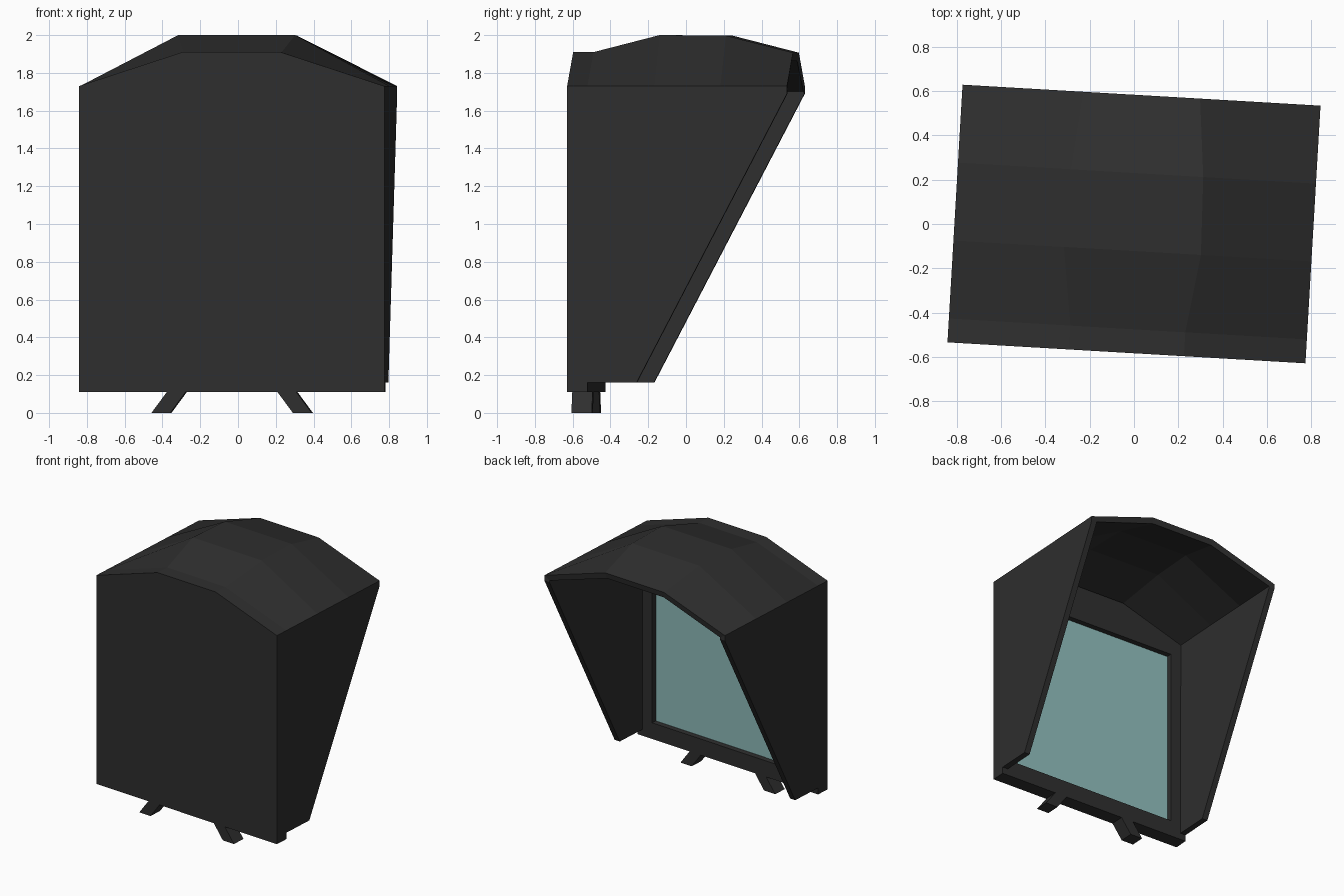
import bpy, math

if "Cube" in bpy.data.objects:
    bpy.data.objects.remove(bpy.data.objects["Cube"])

YAW = math.radians(-3.35)      # whole model is turned slightly
W, Y0, Y1, Y2 = 0.81, -0.583, -0.475, 0.583   # half width, front, casing back, hood end


def material(name, rgb):
    m = bpy.data.materials.new(name)
    m.diffuse_color = (*rgb, 1)
    m.use_nodes = True
    m.node_tree.nodes["Principled BSDF"].inputs["Base Color"].default_value = m.diffuse_color
    return m


DARK = material("dark_casing", (0.028, 0.028, 0.028))
GLASS = material("screen_teal", (0.27, 0.50, 0.49))


def add(name, verts, faces, mat):
    me = bpy.data.meshes.new(name)
    me.from_pydata(verts, [], faces)
    me.materials.append(mat)
    ob = bpy.data.objects.new(name, me)
    ob.rotation_euler.z = YAW
    bpy.context.collection.objects.link(ob)
    return ob


def prism(name, profile, y0, y1, mat):
    """Extrude a counter-clockwise (x, z) profile along y."""
    n = len(profile)
    verts = [(x, y, z) for y in (y0, y1) for x, z in profile]
    faces = [tuple(range(n)), tuple(reversed(range(n, 2 * n)))]
    faces += [(i, i + n, (i + 1) % n + n, (i + 1) % n) for i in range(n)]
    return add(name, verts, faces, mat)


# Casing with arched top and a recessed opening for the screen
casing = prism("monitor_casing", [(-W, 0.11), (W, 0.11), (W, 1.73), (0.26, 1.91),
                                  (-0.26, 1.91), (-W, 1.73)], Y0, Y1, DARK)
opening = [(-0.68, 0.235), (0.68, 0.235), (0.68, 1.60), (-0.68, 1.60)]
cutter = prism("opening_cutter", opening, Y1 - 0.045, Y1 + 0.1, DARK)
cutter.hide_render = True
cutter.hide_viewport = True
cut = casing.modifiers.new("opening", 'BOOLEAN')
cut.object, cut.operation, cut.solver = cutter, 'DIFFERENCE', 'EXACT'

# Screen glass
add("screen", [(x, Y1 - 0.042, z) for x, z in opening], [(3, 2, 1, 0)], GLASS)

# Hood: domed roof grid plus two tapering side panels, given thickness
sections = [(Y1, 0.26, 1.91), (-0.122, 0.31, 2.0), (0.23, 0.30, 1.997), (Y2, 0.265, 1.907)]
verts, faces = [], []
for y, xk, zk in sections:
    verts += [(-W, y, 1.73), (-xk, y, zk), (xk, y, zk), (W, y, 1.73)]
for r in range(3):
    for c in range(3):
        a = r * 4 + c
        faces.append((a, a + 1, a + 5, a + 4))
for side, col in ((-1, 0), (1, 3)):
    b = len(verts)
    verts += [(side * W, Y2, 1.69), (side * W, -0.215, 0.16), (side * W, Y1, 0.16)]
    ring = [col, col + 4, col + 8, col + 12, b, b + 1, b + 2]
    faces.append(tuple(ring if side < 0 else reversed(ring)))
# roof faces wind upward, side panels wind outward
hood = add("hood", verts, faces, DARK)
sol = hood.modifiers.new("thickness", 'SOLIDIFY')
sol.thickness, sol.offset, sol.use_even_offset = 0.045, -1, True

# Splayed feet
for s, label in ((-1, "left"), (1, "right")):
    foot = [(0.325, 0), (0.425, 0), (0.34, 0.115), (0.24, 0.115)]
    pts = [(s * x, z) for x, z in foot]
    prism(label + "_foot", pts if s > 0 else pts[::-1], Y0, Y1, DARK)
